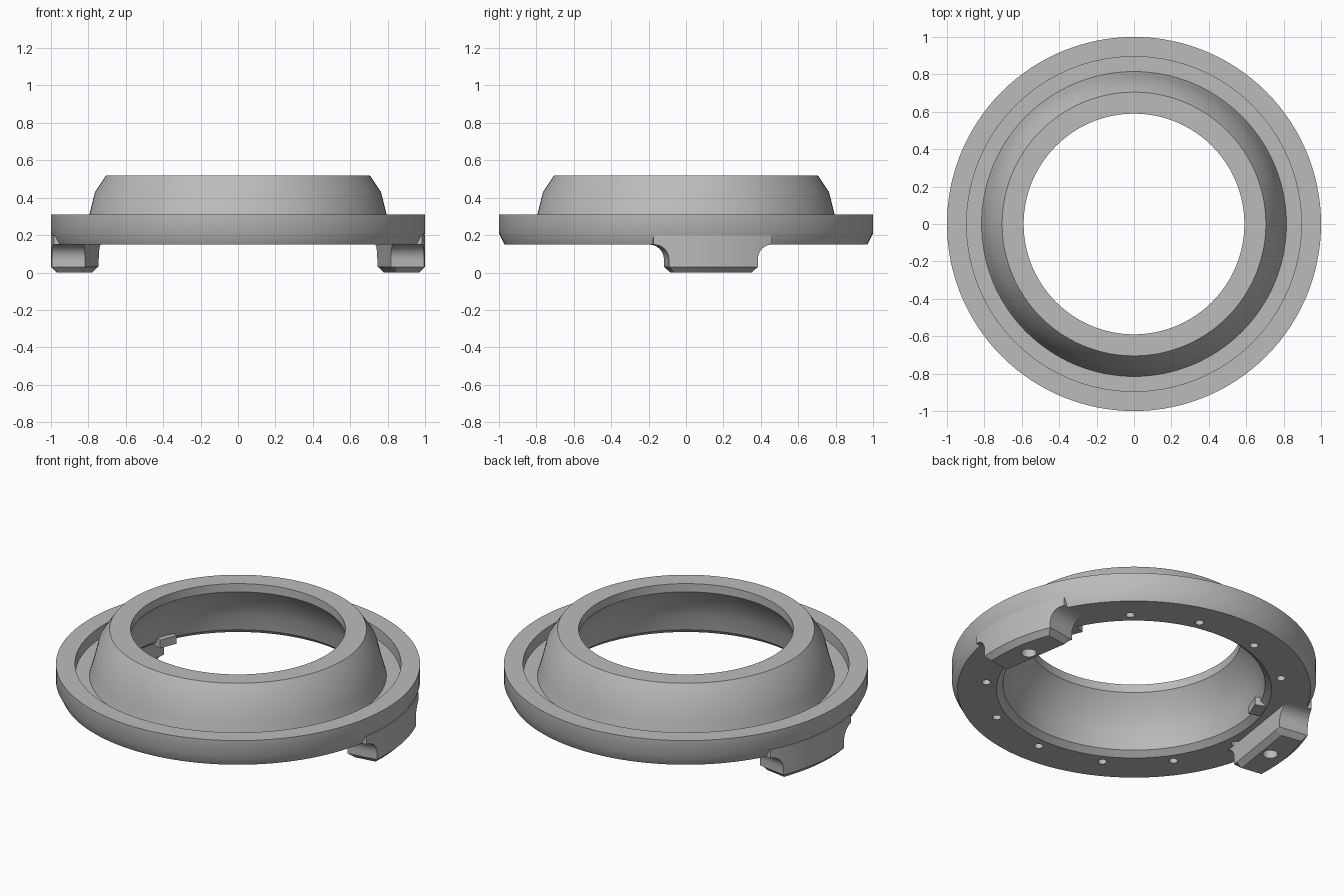
import bpy, bmesh, math
from mathutils import Matrix, Vector

if "Cube" in bpy.data.objects:
    bpy.data.objects.remove(bpy.data.objects["Cube"], do_unlink=True)

SEGMENTS = 128
LUG_ANGLE = math.radians(8.7)

grey = bpy.data.materials.new("plain_grey")
grey.use_nodes = True
grey.diffuse_color = (0.5, 0.5, 0.5, 1)
grey.node_tree.nodes["Principled BSDF"].inputs["Base Color"].default_value = (0.5, 0.5, 0.5, 1)


def make_object(name, bm):
    bmesh.ops.recalc_face_normals(bm, faces=bm.faces)
    mesh = bpy.data.meshes.new(name)
    bm.to_mesh(mesh)
    bm.free()
    mesh.materials.append(grey)
    obj = bpy.data.objects.new(name, mesh)
    bpy.context.collection.objects.link(obj)
    return obj


def loft(bm, loops, closed):
    """Skin quads between rings of vertices."""
    count = len(loops)
    for i in range(count if closed else count - 1):
        a, b = loops[i], loops[(i + 1) % count]
        for j in range(len(a)):
            k = (j + 1) % len(a)
            bm.faces.new((a[j], a[k], b[k], b[j]))
    if not closed:
        bm.faces.new(loops[0])
        bm.faces.new(loops[-1])


def lathe(name, profile, closed=True):
    bm = bmesh.new()
    loops = []
    for r, z in profile:
        angles = [math.tau * j / SEGMENTS for j in range(SEGMENTS)]
        loops.append([bm.verts.new((r * math.cos(a), r * math.sin(a), z)) for a in angles])
    loft(bm, loops, closed)
    return make_object(name, bm)


def drills(name, points, radius, z_low, z_high):
    """Round cutters standing at the given points."""
    bm = bmesh.new()
    for x, y in points:
        place = Matrix.Translation((x, y, (z_low + z_high) / 2))
        bmesh.ops.create_cone(bm, cap_ends=True, segments=20, radius1=radius,
                              radius2=radius, depth=z_high - z_low, matrix=place)
    return make_object(name, bm)


def cut(obj, tool, operation):
    mod = obj.modifiers.new(operation.lower(), "BOOLEAN")
    mod.operation = operation
    mod.solver = "EXACT"
    mod.object = tool
    bpy.context.view_layer.objects.active = obj
    bpy.ops.object.modifier_apply(modifier=mod.name)
    bpy.data.objects.remove(tool, do_unlink=True)


def smooth(obj):
    bpy.ops.object.select_all(action="DESELECT")
    obj.select_set(True)
    bpy.context.view_layer.objects.active = obj
    bpy.ops.object.shade_smooth_by_angle(angle=math.radians(28))


# Ring body: rim, groove, domed collar and flared bore
body = lathe("ring_body", [
    (0.97, 0.15), (1.0, 0.21), (1.0, 0.31), (0.895, 0.31), (0.895, 0.24),
    (0.815, 0.24), (0.795, 0.31), (0.765, 0.43), (0.705, 0.52), (0.59, 0.52),
    (0.59, 0.47), (0.66, 0.38), (0.70, 0.28), (0.72, 0.18), (0.755, 0.15)])

# Screw holes around the underside, left out where the lugs sit
hole_points = []
for k in range(13):
    a = -math.pi / 2 + math.tau * k / 13
    if not 0.2 < math.sin(a) < 0.5:
        hole_points.append((0.815 * math.cos(a), 0.815 * math.sin(a)))
cut(body, drills("screw_drill", hole_points, 0.024, 0.1, 0.21), "DIFFERENCE")
smooth(body)


def lug_section():
    """Half of the lug outline in (y, z): chamfer, end wall, fillet."""
    half = [(0.21, 0.0), (0.24, 0.03)]
    for i in range(7):
        a = math.pi / 2 * i / 6
        half.append((0.32 - 0.08 * math.cos(a), 0.07 + 0.08 * math.sin(a)))
    half.append((0.32, 0.2))
    return half + [(-y, z) for y, z in reversed(half)]


def build_lug(name):
    bm = bmesh.new()
    loops = []
    for x, floor in ((0.79, 0.03), (0.82, 0.0), (1.1, 0.0)):
        loops.append([bm.verts.new((x, y, max(z, floor))) for y, z in lug_section()])
    loft(bm, loops, False)
    lug = make_object(name, bm)
    # Round the outer side to the rim, with a chamfered foot
    rounder = lathe("lug_rounder", [(0.968, -0.001), (0.9995, 0.03), (0.9995, 0.4)], False)
    cut(lug, rounder, "INTERSECT")
    cut(lug, drills("lug_drill", [(0.875, 0)], 0.042, -0.05, 0.13), "DIFFERENCE")
    lug.data.transform(Matrix.Rotation(LUG_ANGLE, 4, "Z"))
    return lug


def build_tab(name):
    """Small stop reaching into the bore beside the lug."""
    bm = bmesh.new()
    bmesh.ops.create_cube(bm, size=1)
    bmesh.ops.scale(bm, vec=Vector((0.08, 0.11, 0.05)), verts=bm.verts)
    bmesh.ops.translate(bm, vec=Vector((0.725, 0, 0.177)), verts=bm.verts)
    bmesh.ops.rotate(bm, cent=(0, 0, 0), matrix=Matrix.Rotation(math.radians(21), 3, "Z"), verts=bm.verts)
    return make_object(name, bm)


# Lugs and stops, mirrored left to right
for part, builder in (("lug", build_lug), ("stop_tab", build_tab)):
    for side in ("left", "right"):
        obj = builder(side + "_" + part)
        if side == "right":
            obj.data.transform(Matrix.Scale(-1, 4, (1, 0, 0)))
            obj.data.flip_normals()
        smooth(obj)
